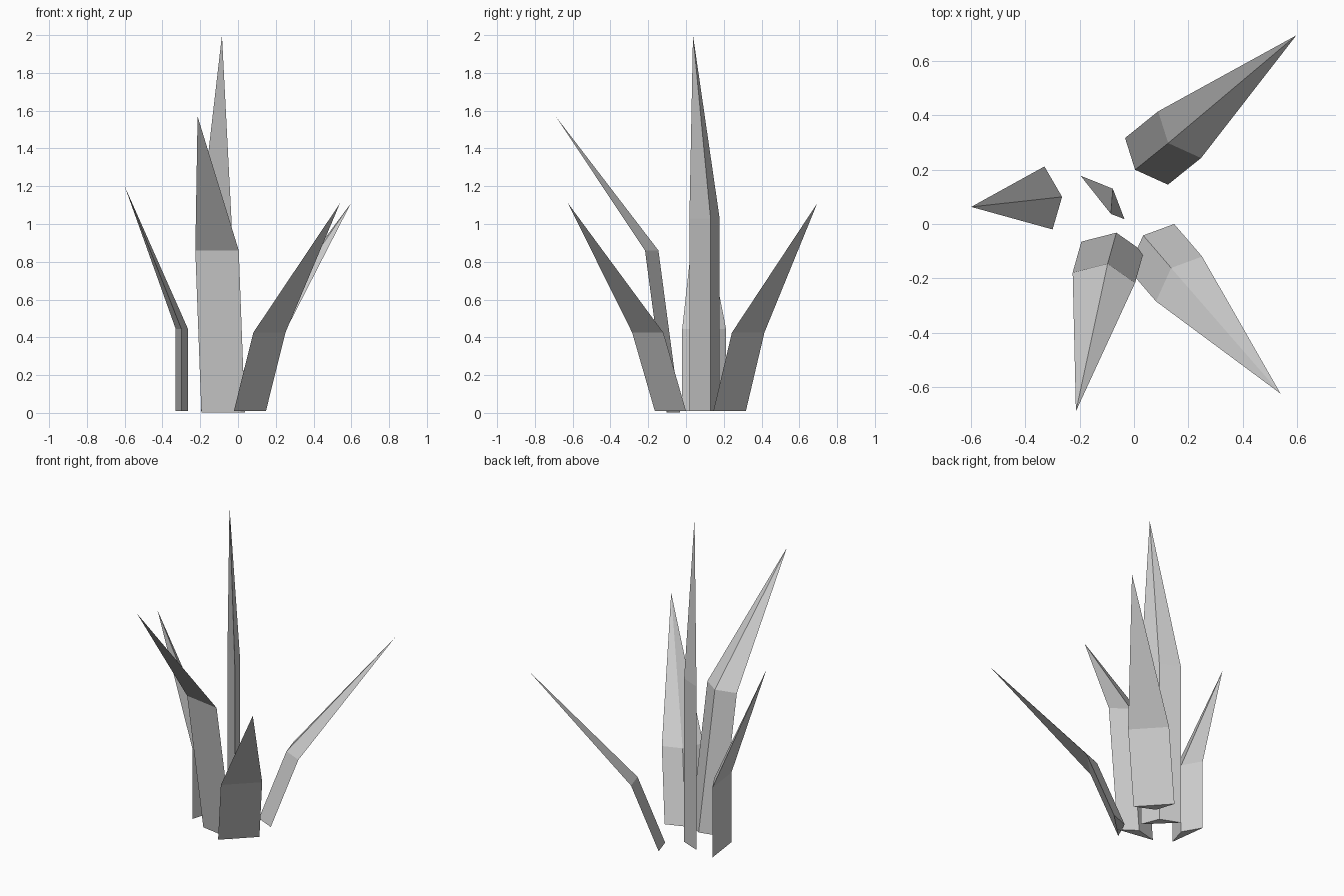
import bpy, bmesh

if "Cube" in bpy.data.objects:
    bpy.data.objects.remove(bpy.data.objects["Cube"])


def blade(name, base, bend_offset, base_z, bend_z, tip):
    """Triangular stem, leaning to a bend, then tapering to a point."""
    bm = bmesh.new()
    low = [bm.verts.new((x, y, base_z)) for x, y in base]
    mid = [bm.verts.new((x + bend_offset[0], y + bend_offset[1], bend_z)) for x, y in base]
    top = bm.verts.new(tip)
    bm.faces.new(low)
    for i in range(3):
        j = (i + 1) % 3
        bm.faces.new((low[i], low[j], mid[j], mid[i]))
        bm.faces.new((mid[i], mid[j], top))
    bmesh.ops.recalc_face_normals(bm, faces=bm.faces)
    mesh = bpy.data.meshes.new(name)
    bm.to_mesh(mesh)
    bm.free()
    obj = bpy.data.objects.new(name, mesh)
    bpy.context.collection.objects.link(obj)


# Upright tall blade and left blade with vertical stems
blade("tall_blade", [(-0.197, 0.178), (-0.078, 0.13), (-0.035, 0.018)],
      (0, 0), 0.01, 1.03, (-0.085, 0.037, 2.0))
blade("left_blade", [(-0.33, 0.212), (-0.265, 0.10), (-0.30, -0.02)],
      (0, 0), 0.01, 0.445, (-0.60, 0.063, 1.2))

# Leaning blades: ridge faces the middle of the plant
blade("front_blade", [(-0.194, -0.065), (-0.065, -0.032), (0.036, -0.103)],
      (-0.032, -0.114), 0.003, 0.86, (-0.214, -0.69, 1.57))
blade("front_right_blade", [(-0.022, -0.165), (0.034, -0.042), (0.148, 0.0)],
      (0.103, -0.12), 0.01, 0.425, (0.54, -0.625, 1.11))
blade("back_right_blade", [(-0.033, 0.317), (0.004, 0.2), (0.125, 0.145)],
      (0.122, 0.098), 0.01, 0.425, (0.598, 0.695, 1.11))
